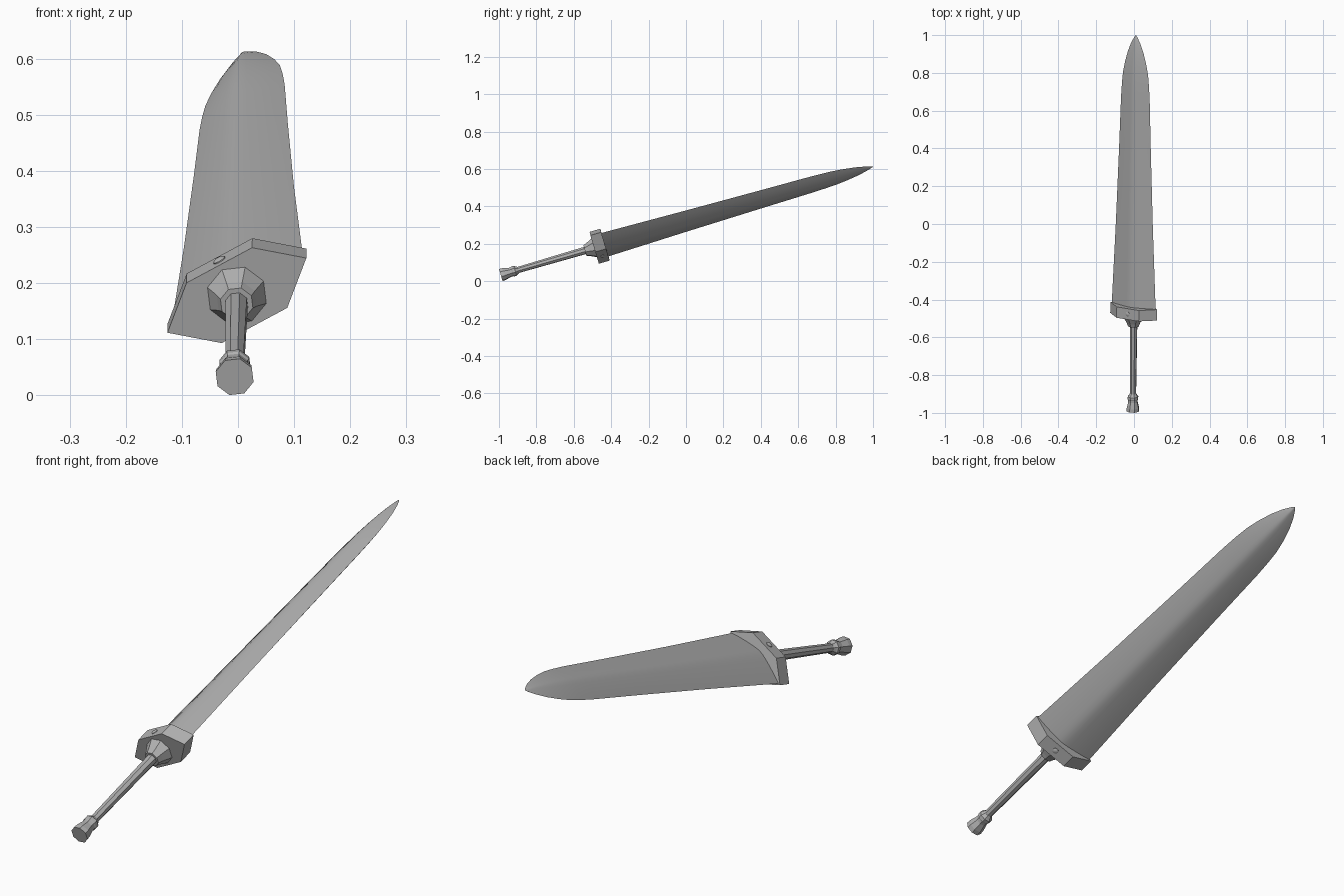
import bpy, bmesh, math
from mathutils import Matrix, Vector

if "Cube" in bpy.data.objects:
    bpy.data.objects.remove(bpy.data.objects["Cube"])

# Sword frame: local x = blade width, local y = along the sword, local z = thickness
pommel_end, blade_tip = Vector((-0.006, -0.99, 0.033)), Vector((0.010, 1.0, 0.612))
axis = (blade_tip - pommel_end).normalized()
length = (blade_tip - pommel_end).length
side = axis.cross(Vector((0, 0, 1))).normalized()
up = side.cross(axis)
frame = Matrix((side, axis, up)).transposed().to_4x4()
frame = Matrix.Translation(pommel_end) @ frame @ Matrix.Rotation(-math.radians(29.2), 4, 'Y')

steel = bpy.data.materials.new("steel grey")
steel.diffuse_color = (0.45, 0.45, 0.45, 1)
steel.use_nodes = True
steel.node_tree.nodes["Principled BSDF"].inputs["Base Color"].default_value = steel.diffuse_color


def loft(name, rings, smooth=None):
    """Skin a list of equal-length point rings and cap both ends."""
    bm = bmesh.new()
    loops = [[bm.verts.new(p) for p in ring] for ring in rings]
    n = len(loops[0])
    for a, b in zip(loops, loops[1:]):
        for i in range(n):
            j = (i + 1) % n
            bm.faces.new((a[i], a[j], b[j], b[i]))
    bm.faces.new(loops[0])
    bm.faces.new(loops[-1])
    bmesh.ops.remove_doubles(bm, verts=bm.verts, dist=1e-5)
    bmesh.ops.recalc_face_normals(bm, faces=bm.faces)
    mesh = bpy.data.meshes.new(name)
    bm.to_mesh(mesh)
    bm.free()
    mesh.materials.append(steel)
    obj = bpy.data.objects.new(name, mesh)
    obj.matrix_world = frame
    bpy.context.collection.objects.link(obj)
    if smooth:
        bpy.ops.object.select_all(action='DESELECT')
        obj.select_set(True)
        bpy.context.view_layer.objects.active = obj
        bpy.ops.object.shade_smooth_by_angle(angle=math.radians(smooth))
    return obj


def turned(name, profile, sides=8):
    """Eight-sided turned part from (distance, radius) pairs."""
    angles = [2 * math.pi * i / sides for i in range(sides)]
    return loft(name, [[(r * math.cos(a), s, r * math.sin(a)) for a in angles]
                       for s, r in profile])


# Pommel with ring, grip and flared collar
turned("pommel", [(0, 0.035), (0.018, 0.034), (0.05, 0.026), (0.062, 0.026),
                  (0.066, 0.029), (0.08, 0.029), (0.086, 0.024), (0.096, 0.018)])
turned("grip", [(0.08, 0.017), (0.50, 0.021)])
turned("collar", [(0.468, 0.030), (0.486, 0.037), (0.525, 0.057)])

# Six-sided guard
hexagon = [(-0.142, 0), (-0.067, -0.064), (0.067, -0.064),
           (0.142, 0), (0.067, 0.064), (-0.067, 0.064)]
loft("guard", [[(x, s, z) for x, z in hexagon] for s in (0.52, 0.58)])

# Low domed rivet on both broad guard faces
for label, sign in (("top", 1), ("bottom", -1)):
    loft("rivet_" + label,
         [[(r * math.cos(a), 0.55 + r * math.sin(a), sign * h)
           for a in [2 * math.pi * i / 12 for i in range(12)]]
          for r, h in ((0.012, 0.062), (0.012, 0.066), (0.007, 0.069))], 40)

# Blade: soft-ridged lens section that narrows to a curved point
quarter = [(1, 0), (0.75, 0.34), (0.5, 0.62), (0.25, 0.87), (0.1, 0.98)]
half = quarter + [(0, 1)] + [(-x, z) for x, z in reversed(quarter)]
section = half + [(x, -z) for x, z in reversed(half[1:-1])]
outline = [(0.56, 0.134, 0.034), (1.03, 0.112, 0.031), (1.45, 0.096, 0.028),
           (1.72, 0.087, 0.026), (1.80, 0.082, 0.025), (1.86, 0.076, 0.023),
           (1.92, 0.064, 0.020), (1.98, 0.047, 0.015), (2.03, 0.027, 0.009),
           (2.06, 0.010, 0.004), (length, 0.0005, 0.0003)]
loft("blade", [[(w * x, s, t * z) for x, z in section] for s, w, t in outline], 35)
